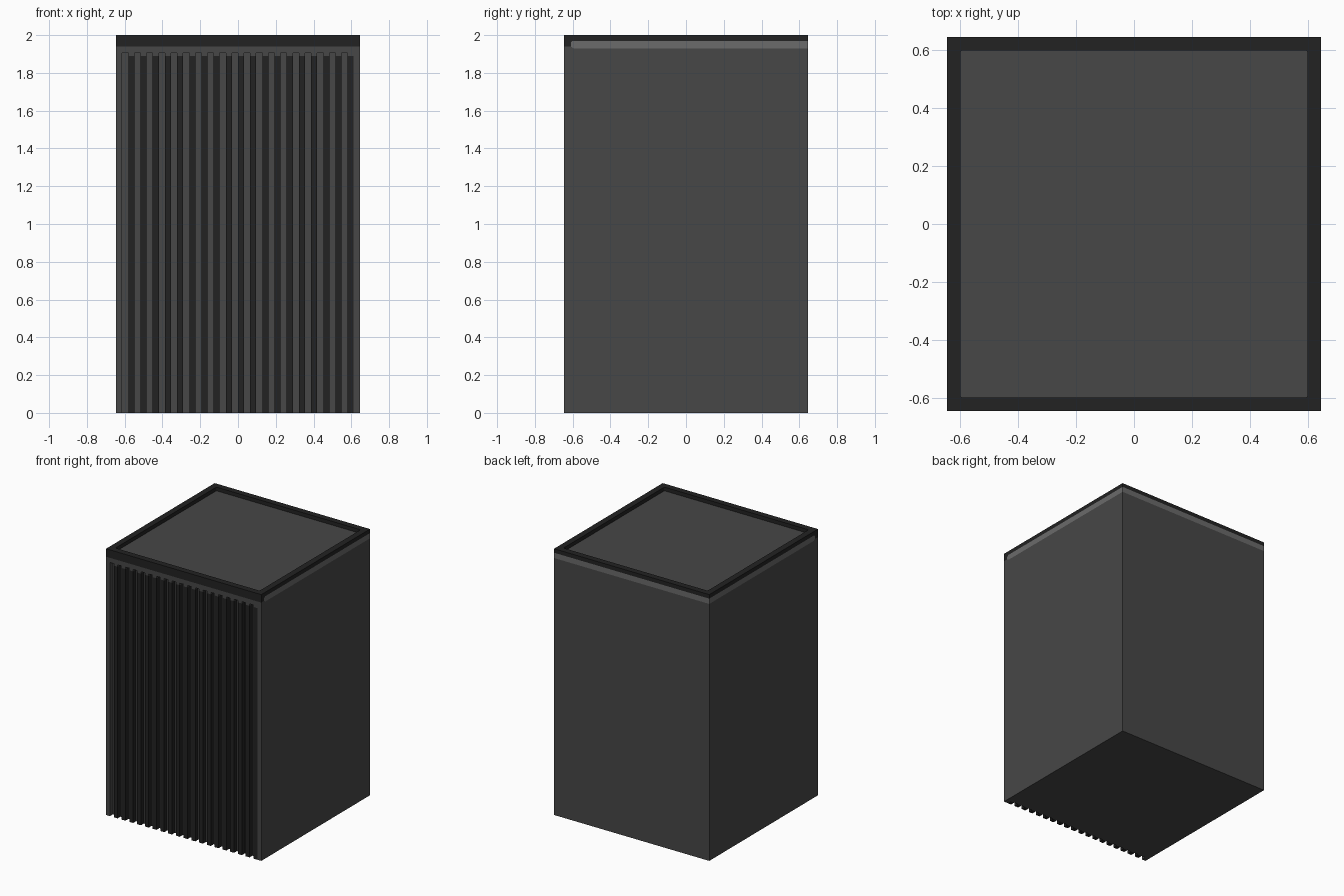
import bpy
import bmesh

cube = bpy.data.objects.get("Cube")
if cube:
    bpy.data.objects.remove(cube, do_unlink=True)


def material(name, r, g, b):
    m = bpy.data.materials.new(name)
    m.use_nodes = True
    m.diffuse_color = (r, g, b, 1)
    m.node_tree.nodes["Principled BSDF"].inputs["Base Color"].default_value = (r, g, b, 1)
    return m


GREY = material("charcoal grey", 0.063, 0.063, 0.063)
BLACK = material("soft black", 0.016, 0.016, 0.016)
LIGHT = material("mid grey trim", 0.145, 0.145, 0.145)


def finish(bm, name, *mats):
    bmesh.ops.recalc_face_normals(bm, faces=bm.faces)
    mesh = bpy.data.meshes.new(name)
    bm.to_mesh(mesh)
    bm.free()
    for m in mats:
        mesh.materials.append(m)
    obj = bpy.data.objects.new(name, mesh)
    bpy.context.collection.objects.link(obj)
    return obj


def prism(name, outline, axis, start, end, mat):
    """Extrude a 2D outline along x (outline is y,z), y (x,z) or z (x,y)."""
    place = {"x": lambda a, b: (start, a, b),
             "y": lambda a, b: (a, start, b),
             "z": lambda a, b: (a, b, start)}[axis]
    bm = bmesh.new()
    face = bm.faces.new([bm.verts.new(place(a, b)) for a, b in outline])
    new = bmesh.ops.extrude_face_region(bm, geom=[face])["geom"]
    step = [(end - start) * (axis == k) for k in "xyz"]
    bmesh.ops.translate(bm, vec=step, verts=[v for v in new if isinstance(v, bmesh.types.BMVert)])
    return finish(bm, name, mat)


H = 0.645                 # half width of the cabinet
BACK = -0.61              # depth of the slatted recess
PITCH, GAP = 0.0645, 0.0325
FIRST, COUNT = -0.613, 19
RIB_TOP, GAP_TOP = 1.89, 1.905

# Main cabinet behind the slats
prism("cabinet_body", [(BACK, 0), (H, 0), (H, 1.93), (-0.595, 1.93), (BACK, 1.94)],
      "x", -H, H, GREY)

# Trim band round the sides and back
prism("trim_band", [(-0.595, 1.93), (H, 1.93), (H, 1.97), (-0.60, 1.97), (BACK, 1.96), (BACK, 1.94)],
      "x", -H, H, LIGHT)

# Front frame, with a notched upper edge above the slats
frame = [(-H, 0), (-H, 1.94), (H, 1.94), (H, 0)]
right_end = FIRST + COUNT * PITCH
frame.append((right_end, 0))
for i in reversed(range(COUNT)):
    x = FIRST + i * PITCH
    frame += [(x + PITCH, RIB_TOP), (x + GAP, RIB_TOP), (x + GAP, GAP_TOP), (x, GAP_TOP)]
frame.append((FIRST, 0))
prism("front_frame", frame, "y", -H, BACK, GREY)

# Vertical slats
for i in range(COUNT):
    a, b = FIRST + i * PITCH + GAP, FIRST + (i + 1) * PITCH
    prism(f"front_slat_{i + 1}", [(a, 0), (b, 0), (b, RIB_TOP), (a, RIB_TOP)],
          "y", -H, BACK, BLACK)

# Lip of the lid, hanging down over the front
prism("front_lip", [(-H, 1.94), (BACK, 1.94), (BACK, 1.96), (-0.60, 1.97), (-H, 1.97)],
      "x", -H, H, BLACK)

# Lid: raised rim round a sunken panel with softened corners
bm = bmesh.new()
bmesh.ops.create_cube(bm, size=1)
for v in bm.verts:
    v.co = (v.co.x * 2 * H, v.co.y * 2 * H, 2.0 if v.co.z > 0 else 1.97)
top = max(bm.faces, key=lambda f: f.calc_center_median().z)
bmesh.ops.inset_region(bm, faces=[top], thickness=0.065)
new = bmesh.ops.extrude_face_region(bm, geom=[top])["geom"]
bmesh.ops.translate(bm, vec=(0, 0, -0.028), verts=[v for v in new if isinstance(v, bmesh.types.BMVert)])
if top.is_valid:
    bmesh.ops.delete(bm, geom=[top], context="FACES_ONLY")
corners = [e for e in bm.edges
           if abs(e.verts[0].co.z - e.verts[1].co.z) > 0.01
           and all(abs(v.co.x) < 0.6 for v in e.verts)]
bmesh.ops.bevel(bm, geom=corners, offset=0.01, segments=3, profile=0.5, affect="EDGES")
for f in bm.faces:
    c = f.calc_center_median()
    if abs(c.z - 1.972) < 0.001 and abs(c.x) < 0.1 and abs(c.y) < 0.1:
        f.material_index = 1
finish(bm, "lid", BLACK, GREY)
